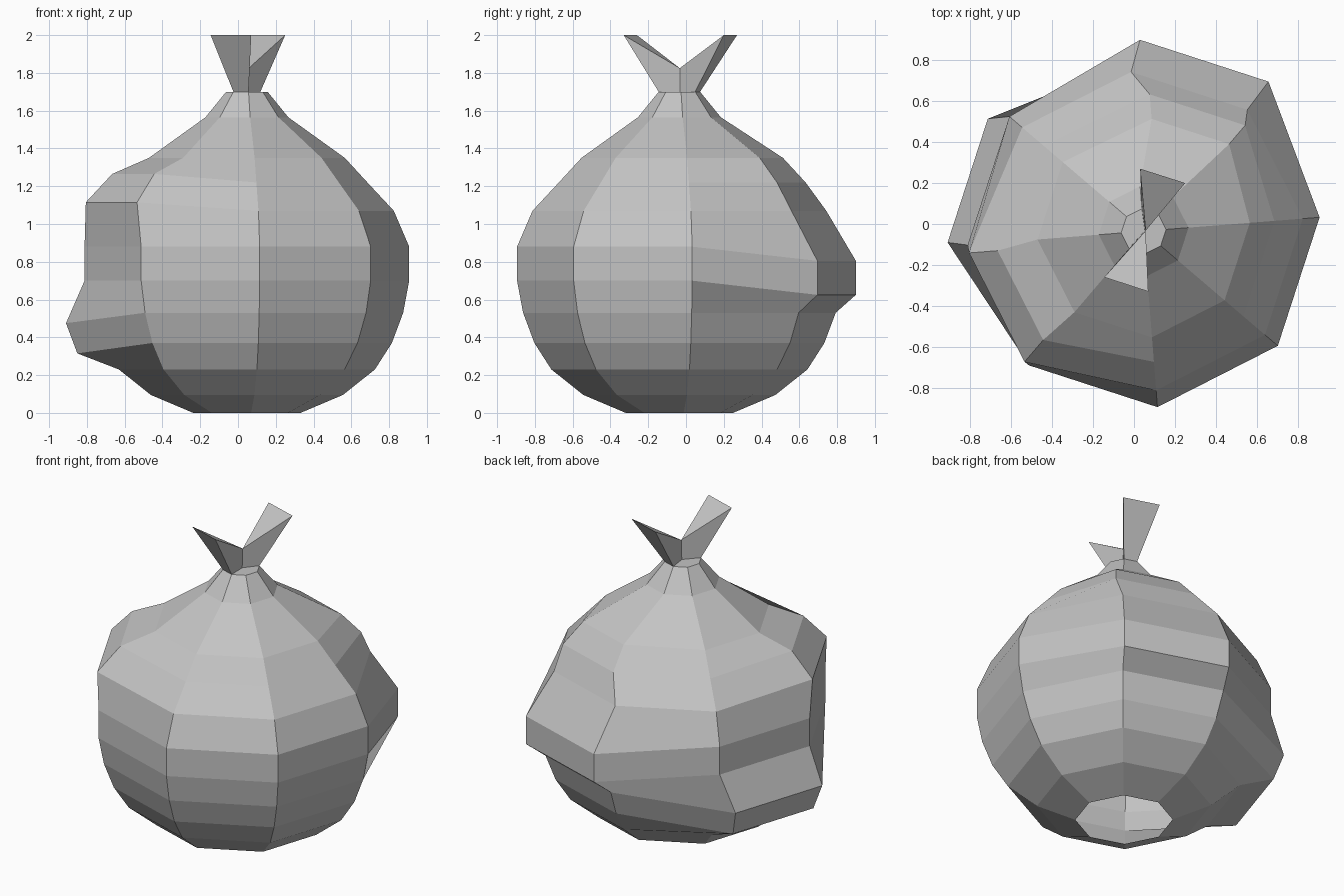
import bpy, bmesh
from math import cos, sin, radians
from mathutils import Vector

cube = bpy.data.objects.get("Cube")
if cube:
    bpy.data.objects.remove(cube)

grey = bpy.data.materials.new("sack_grey")
grey.use_nodes = True
colour = (0.55, 0.55, 0.55, 1)
grey.diffuse_color = colour
grey.node_tree.nodes["Principled BSDF"].inputs["Base Color"].default_value = colour

SIDES = 8
CENTRE = Vector((0.047, -0.035, 0))


def add_object(name, bm):
    bmesh.ops.recalc_face_normals(bm, faces=bm.faces)
    mesh = bpy.data.meshes.new(name)
    bm.to_mesh(mesh)
    bm.free()
    mesh.materials.append(grey)
    obj = bpy.data.objects.new(name, mesh)
    bpy.context.collection.objects.link(obj)


def ring_point(radius, z, column):
    a = radians(4.5 + column * 360 / SIDES)
    return CENTRE + Vector((radius * cos(a), radius * sin(a), z))


# Sack body: eight-sided profile, open underneath and closed at the neck
profile = [(0.285, 0), (0.51, 0.095), (0.68, 0.23), (0.77, 0.37),
           (0.83, 0.53), (0.862, 0.70), (0.862, 0.88), (0.78, 1.07),
           (0.64, 1.22), (0.52, 1.35), (0.22, 1.565), (0.11, 1.70)]
bm = bmesh.new()
rings = [[bm.verts.new(ring_point(r, z, c)) for c in range(SIDES)]
         for r, z in profile]
for low, high in zip(rings, rings[1:]):
    for c in range(SIDES):
        d = (c + 1) % SIDES
        bm.faces.new((low[c], low[d], high[d], high[c]))
bm.faces.new(rings[-1])

# Lumps: pushed-out patches given as rings, columns and offset
lumps = [((3, 4), (3, 4), (-0.13, 0.01, -0.055)),
         ((7, 8), (4, 5), (-0.075, -0.045, 0.045)),
         ((5, 6), (1, 2), (0.05, 0.075, -0.075)),
         ((8, 9), (1, 2), (0.08, 0.03, 0))]
for levels, columns, offset in lumps:
    for level in levels:
        for c in columns:
            rings[level][c].co += Vector(offset)
add_object("sack_body", bm)

# Tied top: two flared ears meeting at a pinch above the neck
bm = bmesh.new()
knot = bm.verts.new((0.057, -0.033, 1.825))
root = bm.verts.new((0.053, -0.033, 1.70))
ears = [((5, 6), (-0.145, -0.26, 2), (0.07, -0.33, 2)),
        ((1, 2), (0.25, 0.20, 2), (0.03, 0.27, 2))]
for columns, tip_a, tip_b in ears:
    base_a, base_b = [bm.verts.new(ring_point(0.11, 1.70, c)) for c in columns]
    a, b = bm.verts.new(tip_a), bm.verts.new(tip_b)
    bm.faces.new((base_a, base_b, b, a))
    bm.faces.new((base_b, root, knot, b))
    bm.faces.new((root, base_a, a, knot))
    bm.faces.new((a, b, knot))
add_object("tied_top", bm)
